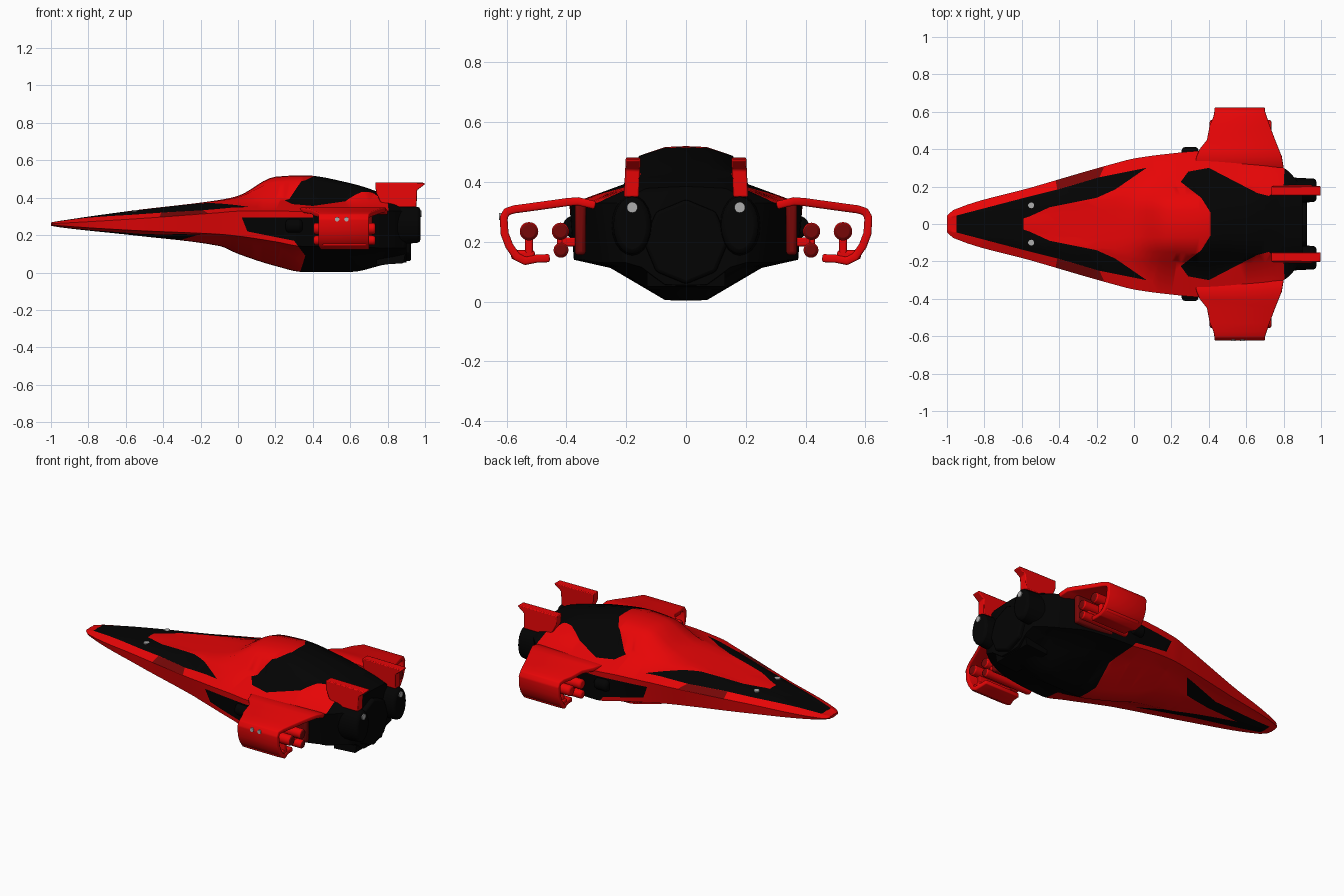
import bpy, bmesh, math
from mathutils import Matrix, Vector

if "Cube" in bpy.data.objects:
    bpy.data.objects.remove(bpy.data.objects["Cube"])


def material(name, col):
    m = bpy.data.materials.new(name)
    m.diffuse_color = (*col, 1)
    m.use_nodes = True
    m.node_tree.nodes["Principled BSDF"].inputs["Base Color"].default_value = m.diffuse_color
    return m


RED = material("bright red", (0.80, 0.0015, 0.002))
BLACK = material("matt black", (0.001, 0.001, 0.001))
DARK = material("dark red", (0.18, 0.002, 0.002))
GREY = material("lamp grey", (0.42, 0.42, 0.42))


def finish(name, bm, mats, bevel=0, solid=0, angle=32, segs=2, mirror=True):
    """Turn half of the ship (y > 0) into a mirrored, smooth shaded object."""
    me = bpy.data.meshes.new(name)
    bm.to_mesh(me)
    bm.free()
    for m in mats:
        me.materials.append(m)
    ob = bpy.data.objects.new(name, me)
    bpy.context.collection.objects.link(ob)
    bpy.ops.object.select_all(action='DESELECT')
    ob.select_set(True)
    bpy.context.view_layer.objects.active = ob
    bpy.ops.object.shade_smooth_by_angle(angle=math.radians(angle))
    if solid:
        s = ob.modifiers.new("thickness", 'SOLIDIFY')
        s.thickness, s.offset = solid, -1
    if bevel:
        b = ob.modifiers.new("bevel", 'BEVEL')
        b.width, b.segments = bevel, segs
    if mirror:
        mir = ob.modifiers.new("mirror", 'MIRROR')
        mir.use_axis = (False, True, False)
        mir.merge_threshold = 0.0005
    return ob


def prism(name, pts, y0, y1, mat, bevel=0.0, lean=0.0):
    """Extrude an xz outline from y0 to y1; lean shifts y with height."""
    bm = bmesh.new()
    zmin = min(p[1] for p in pts)
    a, b = ([bm.verts.new((x, y + lean * (z - zmin), z)) for x, z in pts] for y in (y0, y1))
    bm.faces.new(a)
    bm.faces.new(b[::-1])
    n = len(pts)
    for i in range(n):
        bm.faces.new((a[i], b[i], b[(i + 1) % n], a[(i + 1) % n]))
    bmesh.ops.recalc_face_normals(bm, faces=bm.faces)
    return finish(name, bm, [mat], bevel)


def box(name, x, y, z, mat, bevel=0.006):
    return prism(name, [(x[0], z[0]), (x[1], z[0]), (x[1], z[1]), (x[0], z[1])], *y, mat, bevel)


def cyl(name, loc, r, length, mat, axis='X', squash=1.0, r2=None, bevel=0.0, n=20, rear=None, mirror=True):
    bm = bmesh.new()
    rot = {'X': Matrix.Rotation(math.pi / 2, 4, 'Y'), 'Y': Matrix.Rotation(-math.pi / 2, 4, 'X'),
           'Z': Matrix.Identity(4)}[axis]
    mat4 = Matrix.Translation(loc) @ Matrix.Diagonal((1, squash, 1, 1)) @ rot
    bmesh.ops.create_cone(bm, cap_ends=True, segments=n, radius1=r, radius2=r2 or r,
                          depth=length, matrix=mat4)
    bm.normal_update()
    for f in bm.faces:
        f.material_index = int(rear is not None and f.normal.x > .8)
    return finish(name, bm, [mat, rear or mat], bevel, mirror=mirror)


def inside(poly, u, v):
    hit = False
    for (a, b), (c, d) in zip(poly, poly[1:] + poly[:1]):
        if (b > v) != (d > v) and u < a + (v - b) * (c - a) / (d - b):
            hit = not hit
    return hit


# Hull stations: x, top z, crown y, shoulder y z, edge y z, lower edge y z, keel y z
ST = [(-1.0, .268, .02, .035, .265, .045, .261, .04, .255, .02, .25),
      (-.96, .275, .03, .05, .272, .077, .263, .07, .251, .04, .243),
      (-.55, .333, .05, .12, .325, .195, .287, .185, .225, .07, .198),
      (-.1, .388, .08, .17, .375, .325, .32, .30, .205, .10, .142),
      (0, .41, .07, .19, .38, .35, .328, .325, .195, .08, .10),
      (.2, .512, .07, .20, .395, .377, .33, .36, .165, .07, .035),
      (.35, .52, .07, .21, .39, .39, .325, .375, .14, .07, .003),
      (.6, .478, .07, .21, .38, .36, .325, .35, .14, .07, .003),
      (.8, .415, .07, .20, .375, .30, .33, .27, .13, .07, .045),
      (.9, .385, .07, .17, .36, .20, .33, .20, .13, .07, .055)]


def station(i, t):
    """Smooth (Hermite) blend between hull stations i and i + 1."""
    p, q = ST[i], ST[i + 1]
    o, r = ST[max(i - 1, 0)], ST[min(i + 2, len(ST) - 1)]
    h = q[0] - p[0]
    out = [p[0] + h * t]
    for k in range(1, 11):
        d = (q[k] - p[k]) / h
        d0 = (p[k] - o[k]) / (p[0] - o[0]) if i > 0 else d
        d1 = (r[k] - q[k]) / (r[0] - q[0]) if i + 2 < len(ST) else d
        m0 = 0 if d * d0 <= 0 else 2 * d * d0 / (d + d0)
        m1 = 0 if d * d1 <= 0 else 2 * d * d1 / (d + d1)
        out.append((2*t**3 - 3*t*t + 1) * p[k] + (t**3 - 2*t*t + t) * h * m0
                   + (3*t*t - 2*t**3) * q[k] + (t**3 - t*t) * h * m1)
    return out


def section(s):
    x, zt, c, sy, sz, w, ze, wl, zl, b, zb = s
    yz = [(0, zt), (c, zt - .003), (c + .62 * (sy - c), zt - .25 * (zt - sz)), (sy, sz), (w, ze),
          (wl, zl), (b + .6 * (wl - b), zl - .2 * (zl - zb)), (b, zb + .002), (0, zb)]
    return [(x, y, z) for y, z in yz]


# Paint outlines: seen from above, from below and from the side
NOSE = [(-.95, -.01), (-.95, .045), (-.56, .147), (-.4, .187), (-.185, .25), (.067, .30),
        (-.10, .185), (-.2, .14), (-.45, .09), (-.56, .04), (-.59, .03), (-.59, -.01)]
PANEL = [(-.41, .185), (-.185, .25), (-.16, .305), (-.42, .236)]
TAIL = [(.41, -.01), (.41, .06), (.36, .14), (.25, .225), (.29, .28), (.40, .30), (.66, .165),
        (.72, .15), (.80, .2), (.82, .6), (1.1, .6), (1.1, -.01)]
UNDER = [(-.95, -.01), (-.95, .04), (-.5, .11), (-.2, .22), (-.3, .10), (-.5, .045), (-.8, -.01)]
SIDE = [(.02, .295), (.05, .22), (.3, .17), (.36, .09), (.3, -.1), (1.1, -.1), (1.1, 1),
        (.8, 1), (.8, .34), (.4, .34), (.4, .295)]

# Hull: lofted half, cut along the paint outlines
bm = bmesh.new()
rows = [section(station(i, k / 6)) for i in range(len(ST) - 1) for k in range(6)]
rows.append(section(ST[-1]))
rings = [[bm.verts.new(p) for p in row] for row in rows]
for a, b in zip(rings, rings[1:]):
    for j in range(len(a) - 1):
        bm.faces.new((a[j], b[j], b[j + 1], a[j + 1]))
bm.faces.new(rings[0])
bm.faces.new(rings[-1][::-1])
for poly, flat in ((NOSE, 1), (PANEL, 1), (TAIL, 1), (UNDER, 1), (SIDE, 0)):
    for (a, b), (c, d) in zip(poly, poly[1:] + poly[:1]):
        co = (a, b, 0) if flat else (a, 0, b)
        no = (d - b, a - c, 0) if flat else (d - b, 0, a - c)
        lo, hi = min(a, c) - .02, max(a, c) + .02
        near = [f for f in bm.faces if any(v.co.x > lo for v in f.verts)
                and any(v.co.x < hi for v in f.verts)]
        geom = list({e for f in near for e in f.edges} | {v for f in near for v in f.verts}) + near
        bmesh.ops.bisect_plane(bm, geom=geom, dist=1e-5, plane_co=co, plane_no=Vector(no).normalized())
bm.normal_update()
for f in bm.faces:
    x, y, z = f.calc_center_median()
    if f.normal.z > .1:
        f.material_index = 1 if inside(NOSE, x, y) or inside(TAIL, x, y) else 2 * inside(PANEL, x, y)
    else:
        under = f.normal.z < -.3 and inside(UNDER, x, y)
        f.material_index = int(under or inside(SIDE, x, z))
finish("hull", bm, [RED, BLACK, DARK], angle=48)

# Wing with drooped, hooked tip: y, z, leading x, trailing x
WING = [(.30, .335, .32, .80), (.36, .349, .335, .79), (.40, .346, .35, .775), (.45, .339, .39, .755),
        (.53, .328, .405, .725), (.575, .322, .425, .71), (.607, .312, .43, .70), (.623, .285, .43, .70),
        (.620, .225, .43, .70), (.603, .18, .43, .70), (.575, .14, .43, .70), (.54, .122, .44, .70),
        (.50, .13, .45, .69), (.455, .132, .45, .69)]
bm = bmesh.new()
strip = [(bm.verts.new((a, y, z)), bm.verts.new((b, y, z))) for y, z, a, b in WING]
for (a, b), (c, d) in zip(strip, strip[1:]):
    bm.faces.new((a, b, d, c))
finish("wing", bm, [RED], bevel=.006, solid=.027, angle=50)

# Guns with dark muzzles and their brackets under the wing
for name, y, z, r in (("outer_gun", .525, .235, .031), ("upper_inner_gun", .42, .235, .029),
                      ("lower_inner_gun", .418, .172, .025)):
    cyl(name, (.57, y, z), r, .33, RED, bevel=.01, rear=DARK)
box("outer_gun_bracket", (.46, .69), (.512, .538), (.14, .23), RED)
box("hook_filler", (.45, .69), (.505, .585), (.14, .172), RED, .01)
box("inner_gun_link", (.46, .69), (.409, .431), (.17, .23), RED)
box("inner_gun_bracket", (.46, .70), (.34, .415), (.185, .215), RED)
box("pod_wall", (.46, .72), (.335, .372), (.155, .335), DARK, .012)
cyl("side_intake", (.30, .375, .25), .037, .09, BLACK, bevel=.018)

# Tail fins
FIN = [(.80, .35), (.955, .35), (.957, .44), (1.0, .472), (.995, .48), (.735, .482), (.737, .43), (.76, .38)]
prism("tail_fin", FIN, .158, .208, RED, .015, lean=-.05)

# Engines
cyl("side_engine", (.87, .18, .255), .112, .21, BLACK, squash=.65, r2=.095, bevel=.015)
cyl("main_nozzle", (.86, 0, .2), .15, .13, BLACK, n=8, r2=.14, bevel=.01)
prism("lower_flap", [(.74, .04), (.885, .05), (.90, .13), (.74, .13)], 0, .13, BLACK)

# Lamps; the wing pair sits on one side only
cyl("nose_lamp", (-.55, .10, .329), .016, .009, GREY, 'Z')
cyl("tail_lamp", (.976, .18, .315), .018, .009, GREY, 'X')
for x in (.53, .58):
    cyl("wing_lamp", (x, -.621, .285), .012, .009, GREY, 'Y', mirror=False)
